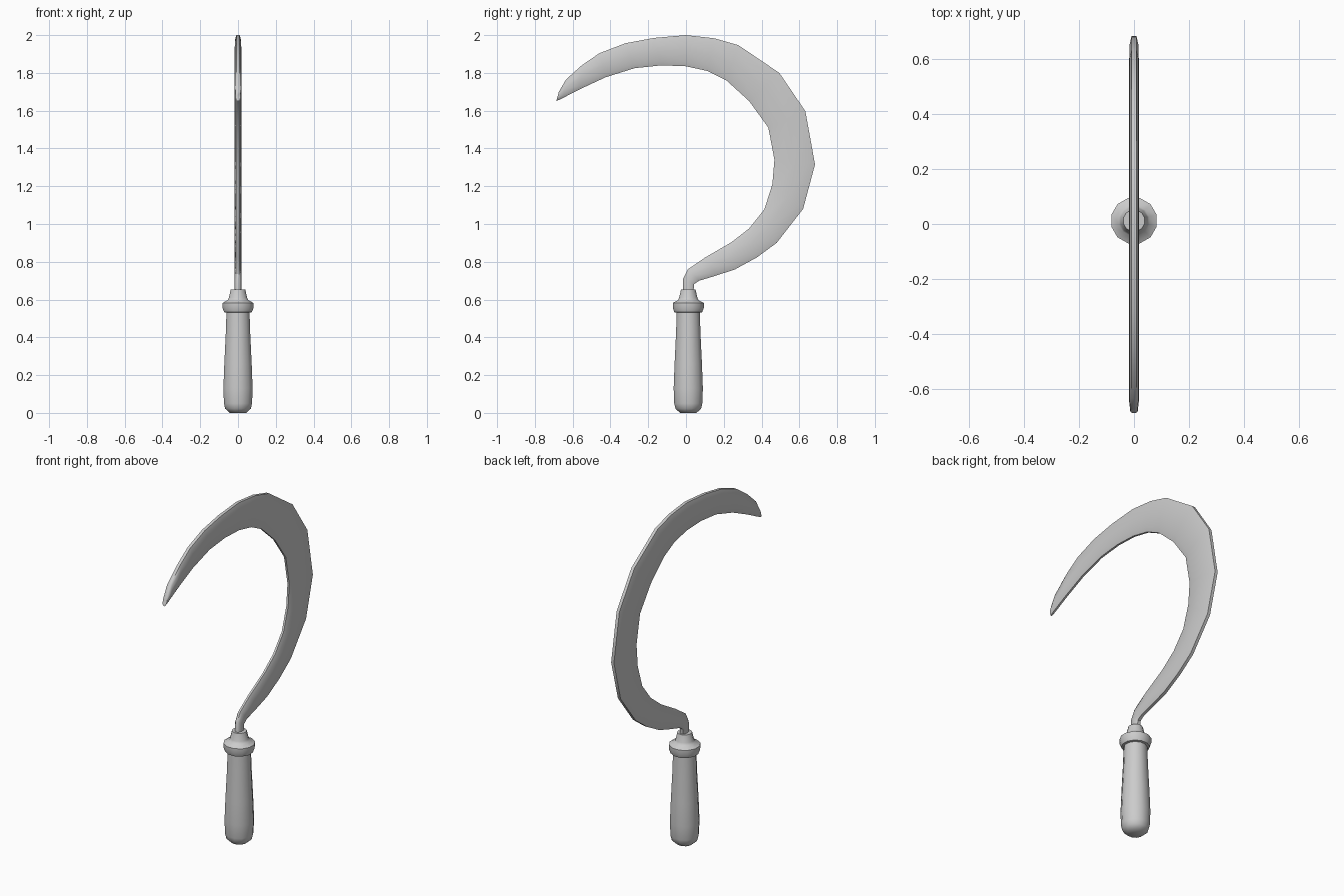
import bpy, bmesh, math


def skin(name, rings, angle):
    """Join rings of points into one closed, capped, smooth-shaded tube."""
    bm = bmesh.new()
    loops = [[bm.verts.new(p) for p in ring] for ring in rings]
    n = len(loops[0])
    for a, b in zip(loops, loops[1:]):
        for i in range(n):
            j = (i + 1) % n
            bm.faces.new((a[i], a[j], b[j], b[i]))
    bm.faces.new(loops[0][::-1])
    bm.faces.new(loops[-1])
    bmesh.ops.recalc_face_normals(bm, faces=bm.faces)
    mesh = bpy.data.meshes.new(name)
    bm.to_mesh(mesh)
    bm.free()
    ob = bpy.data.objects.new(name, mesh)
    bpy.context.collection.objects.link(ob)
    bpy.ops.object.select_all(action='DESELECT')
    ob.select_set(True)
    bpy.context.view_layer.objects.active = ob
    bpy.ops.object.shade_smooth_by_angle(angle=math.radians(angle))
    return ob


def lathe(name, profile, sides=12, cy=0.012):
    """Turned part from (radius, z) pairs."""
    rings = []
    for r, z in profile:
        rings.append([(r * math.cos(math.tau * (i + 0.5) / sides),
                       cy + r * math.sin(math.tau * (i + 0.5) / sides), z)
                      for i in range(sides)])
    return skin(name, rings, 50)


# Wooden grip
lathe("handle", [(0.045, 0.0), (0.070, 0.022), (0.077, 0.05), (0.080, 0.13),
                 (0.075, 0.26), (0.067, 0.42), (0.063, 0.54)])

# Collar and ferrule
lathe("ferrule", [(0.060, 0.53), (0.076, 0.533), (0.085, 0.556), (0.085, 0.582),
                  (0.056, 0.597), (0.050, 0.61), (0.040, 0.652), (0.030, 0.652)])

# Blade: inner edge (y, z) and outer edge (y, z), from tang to tip
edges = [
    (-0.015, 0.62, 0.038, 0.62), (-0.015, 0.71, 0.043, 0.682),
    (0.010, 0.760, 0.070, 0.700), (0.10, 0.822, 0.16, 0.727),
    (0.24, 0.903, 0.26, 0.76), (0.335, 0.977, 0.375, 0.823),
    (0.415, 1.078, 0.48, 0.90), (0.457, 1.21, 0.62, 1.08),
    (0.468, 1.34, 0.683, 1.315), (0.436, 1.51, 0.632, 1.597),
    (0.335, 1.65, 0.494, 1.80), (0.214, 1.76, 0.277, 1.947),
    (0.114, 1.81, 0.15, 1.983), (0.0, 1.835, 0.0, 2.0),
    (-0.13, 1.84, -0.17, 1.985), (-0.272, 1.825, -0.32, 1.957),
    (-0.425, 1.777, -0.457, 1.905), (-0.563, 1.713, -0.552, 1.84),
    (-0.650, 1.668, -0.635, 1.765), (-0.687, 1.65, -0.673, 1.70),
]
# Cross-section: (position across the blade, half thickness)
half = [(0.0, 0.006), (0.15, 0.014), (0.5, 0.018), (0.85, 0.016), (1.0, 0.009)]
section = half + [(t, -x) for t, x in reversed(half)]
rings = []
for k, (iy, iz, oy, oz) in enumerate(edges):
    thin = 0.75 if k == len(edges) - 1 else 1.0
    rings.append([(x * thin, iy + (oy - iy) * t, iz + (oz - iz) * t)
                  for t, x in section])
skin("blade", rings, 50)
